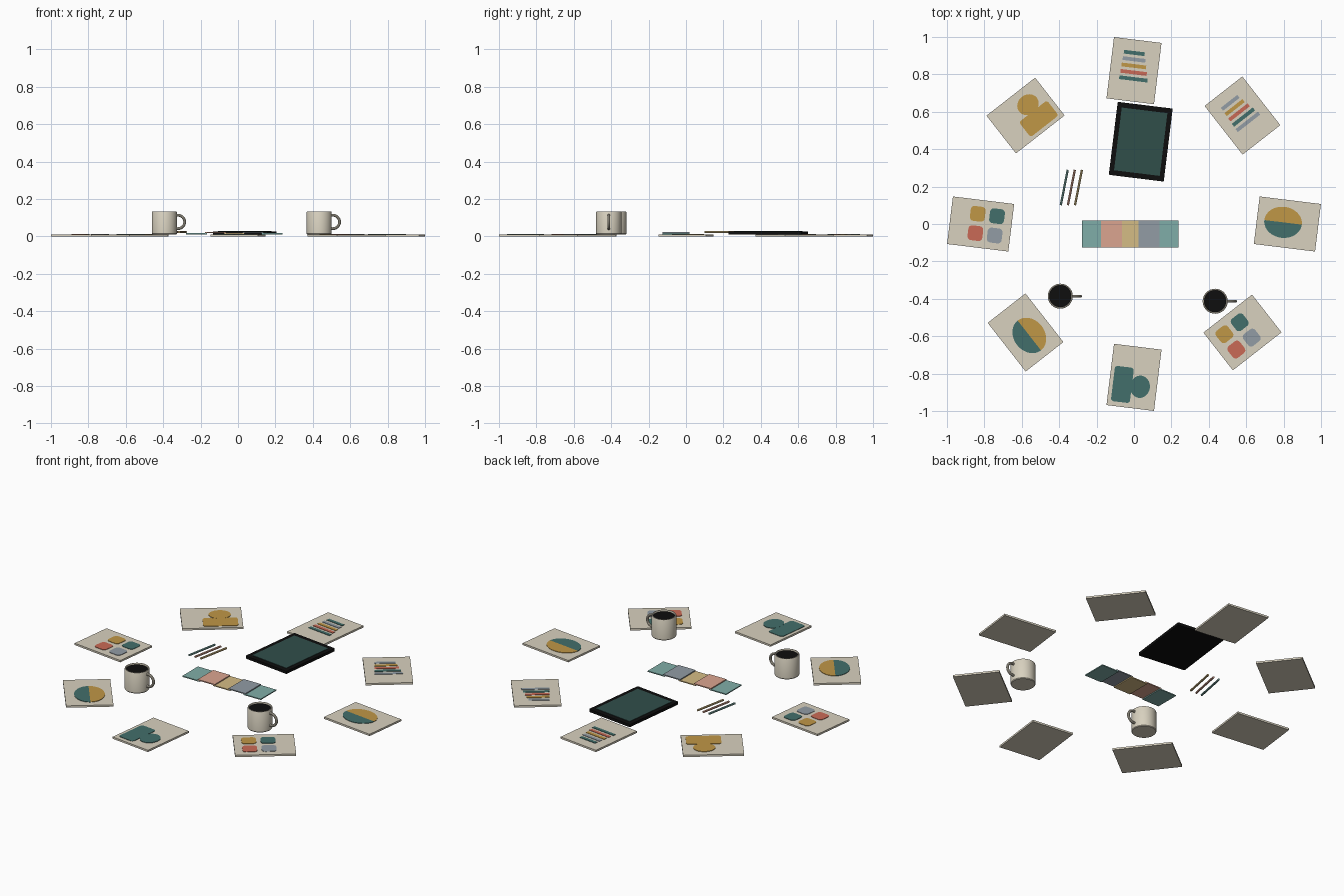
import bpy, bmesh, math
from mathutils import Matrix, Vector

if "Cube" in bpy.data.objects:
    bpy.data.objects.remove(bpy.data.objects["Cube"])


def material(name, r, g, b):
    m = bpy.data.materials.new(name)
    lin = [((c / 255 + 0.055) / 1.055) ** 2.4 for c in (r, g, b)]
    m.diffuse_color = (*lin, 1)
    m.use_nodes = True
    m.node_tree.nodes["Principled BSDF"].inputs["Base Color"].default_value = m.diffuse_color
    return m


CREAM = material("cream", 216, 209, 191)
TEAL = material("deep teal", 66, 111, 107)
OCHRE = material("ochre", 192, 151, 70)
CORAL = material("coral", 202, 106, 86)
GREY = material("blue grey", 146, 156, 165)
BLACK = material("black", 14, 14, 14)
SCREEN = material("dark green screen", 48, 78, 74)
MINT = material("pale teal", 128, 174, 168)
SALMON = material("salmon", 219, 165, 144)
SAND = material("pale yellow", 213, 188, 133)


def finish(name, bm, mats, matrix=Matrix(), smooth=False):
    bmesh.ops.recalc_face_normals(bm, faces=bm.faces[:])
    me = bpy.data.meshes.new(name)
    bm.to_mesh(me)
    bm.free()
    for m in mats:
        me.materials.append(m)
    ob = bpy.data.objects.new(name, me)
    bpy.context.collection.objects.link(ob)
    ob.matrix_world = matrix
    if smooth:
        bpy.ops.object.select_all(action='DESELECT')
        ob.select_set(True)
        bpy.context.view_layer.objects.active = ob
        bpy.ops.object.shade_smooth_by_angle(angle=math.radians(35))
    return ob


def plate(name, outline, z0, z1, mat, matrix):
    """Extrude a flat outline from z0 to z1."""
    bm = bmesh.new()
    f = bm.faces.new([bm.verts.new((x, y, z0)) for x, y in outline])
    top = bmesh.ops.extrude_face_region(bm, geom=[f])["geom"]
    bmesh.ops.translate(bm, verts=[v for v in top if isinstance(v, bmesh.types.BMVert)],
                        vec=(0, 0, z1 - z0))
    return finish(name, bm, [mat], matrix)


def round_rect(cx, cy, w, h, r=0.0):
    if r == 0:
        return [(cx + sx * w / 2, cy + sy * h / 2)
                for sx, sy in ((1, 1), (-1, 1), (-1, -1), (1, -1))]
    pts = []
    for q, (sx, sy) in enumerate(((1, 1), (-1, 1), (-1, -1), (1, -1))):
        for k in range(5):
            a = math.pi / 2 * (q + k / 4)
            pts.append((cx + sx * (w / 2 - r) + r * math.cos(a),
                        cy + sy * (h / 2 - r) + r * math.sin(a)))
    return pts


def arc(cx, cy, rx, ry, a0=0, a1=360, n=32):
    full = a1 - a0 == 360
    return [(cx + rx * math.cos(math.radians(a0 + (a1 - a0) * i / n)),
             cy + ry * math.sin(math.radians(a0 + (a1 - a0) * i / n)))
            for i in range(n if full else n + 1)]


def place(x, y, deg):
    return Matrix.Translation((x, y, 0)) @ Matrix.Rotation(math.radians(deg), 4, 'Z')


PAPER_TOP, INK_TOP = 0.011, 0.0135


def ink(name, outline, mat, mtx, lift=0.0):
    plate(name, outline, PAPER_TOP - 0.001, INK_TOP + lift, mat, mtx)


# Painted motifs, drawn with the long side of the sheet along local x
def split_oval(n, m, dx):
    ink(n + "_oval_upper", arc(dx, 0.006, 0.101, 0.083, 0, 180), OCHRE, m)
    ink(n + "_oval_lower", arc(dx, 0.006, 0.101, 0.083, 180, 360), TEAL, m)


def four_squares(n, m, dx):
    for sx, sy, c in ((-1, 1, OCHRE), (1, 1, TEAL), (-1, -1, CORAL), (1, -1, GREY)):
        ink(n + "_square", round_rect(dx + sx * 0.052, sy * 0.052, 0.08, 0.08, 0.02), c, m)


def stripes(n, m, colours):
    for i, c in enumerate(colours):
        ln = 0.112 + 0.01 * i
        ink(n + "_stripe", round_rect(-0.094 + 0.0346 * i, -0.01 + 0.003 * i, 0.02, ln), c, m)


def blob(n, m, c):
    ink(n + "_block", round_rect(0.045, -0.057, 0.19, 0.102, 0.015), c, m)
    ink(n + "_round", arc(0.046, 0.038, 0.06, 0.053), c, m, 0.0003)


# Ring of eight sheets: (ring angle, sheet turn, motif, argument)
sheets = [(0, -7, split_oval, -0.024),
          (45, -52, stripes, (GREY, OCHRE, CORAL, TEAL, GREY)),
          (90, 263, stripes, (TEAL, GREY, OCHRE, CORAL, TEAL)),
          (135, 38, blob, OCHRE),
          (180, -7, four_squares, 0.03),
          (225, -52, split_oval, 0.025),
          (270, 263, blob, TEAL),
          (315, 38, four_squares, -0.03)]
for i, (ang, turn, motif, arg) in enumerate(sheets):
    a = math.radians(ang)
    m = place(0.82 * math.cos(a), 0.82 * math.sin(a), turn)
    name = f"sheet_{i + 1}"
    plate(name, round_rect(0, 0, 0.33, 0.256), 0, PAPER_TOP, CREAM, m)
    motif(name, m, arg)

# Tablet with inset screen
tm = place(0.036, 0.44, -7)
plate("tablet_body", round_rect(0, 0, 0.296, 0.393, 0.005), 0.01, 0.026, BLACK, tm)
plate("tablet_screen", round_rect(0, 0, 0.246, 0.338), 0.025, 0.028, SCREEN, tm)

# Row of overlapping colour cards, alternately low and high
for i, c in enumerate((MINT, SALMON, SAND, GREY, MINT)):
    z = 0.011 + 0.006 * (i % 2)
    plate(f"colour_card_{i + 1}", round_rect(-0.222 + 0.101 * i, -0.053, 0.112, 0.146),
          z, z + 0.006, c, Matrix())

# Three pencils
for i, c in enumerate((MINT, SALMON, SAND)):
    p = Vector((-0.373 + 0.038 * i, 0.195, 0.023))
    bm = bmesh.new()
    bmesh.ops.create_cone(bm, cap_ends=True, segments=8, radius1=0.006, radius2=0.006, depth=0.193)
    turn = Vector((0.037, 0.19, 0)).to_track_quat('Z', 'Y').to_matrix().to_4x4()
    finish(f"pencil_{i + 1}", bm, [c], Matrix.Translation(p) @ turn, True)


# Mugs: lathed cup, dark drink, looped handle
def mug(name, x, y):
    m = Matrix.Translation((x, y, 0))
    profile = [(0, 0.01), (0.064, 0.01), (0.067, 0.014), (0.067, 0.129), (0.065, 0.133),
               (0.061, 0.133), (0.059, 0.129), (0.059, 0.115)]
    bm = bmesh.new()
    vs = [bm.verts.new((r, 0, z)) for r, z in profile]
    es = [bm.edges.new(p) for p in zip(vs, vs[1:])]
    bmesh.ops.spin(bm, geom=vs + es, cent=(0, 0, 0), axis=(0, 0, 1), angle=math.tau, steps=32)
    bmesh.ops.remove_doubles(bm, verts=bm.verts[:], dist=1e-5)
    finish(name + "_cup", bm, [CREAM], m, True)
    plate(name + "_drink", arc(0, 0, 0.0595, 0.0595), 0.118, 0.125, BLACK, m)

    bm = bmesh.new()
    rings = []
    for i in range(17):
        a = math.radians(-105 + 210 * i / 16)
        rad = Vector((math.cos(a), 0, math.sin(a)))
        c = Vector((0.073, 0, 0.077)) + 0.036 * rad
        rings.append([bm.verts.new(c + 0.0075 * (rad * math.cos(t) + Vector((0, 1, 0)) * math.sin(t)))
                      for t in (math.tau * k / 10 for k in range(10))])
    for r0, r1 in zip(rings, rings[1:]):
        for k in range(10):
            j = (k + 1) % 10
            bm.faces.new((r0[k], r0[j], r1[j], r1[k]))
    finish(name + "_handle", bm, [CREAM], m, True)


mug("left_mug", -0.394, -0.386)
mug("right_mug", 0.434, -0.413)
